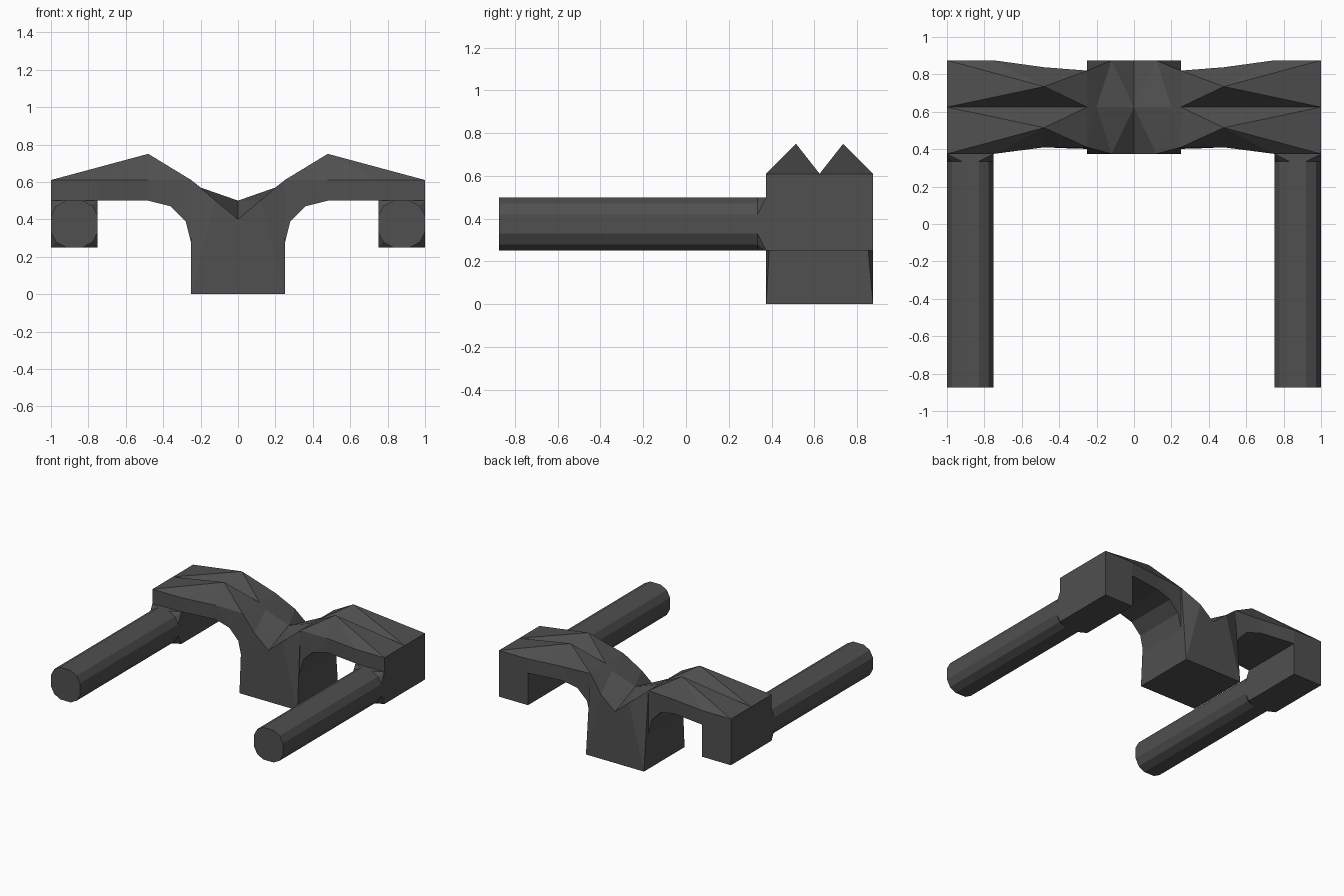
import bpy, bmesh

if "Cube" in bpy.data.objects:
    bpy.data.objects.remove(bpy.data.objects["Cube"])

dark = bpy.data.materials.new("dark_grey")
dark.diffuse_color = (0.08, 0.08, 0.08, 1)
dark.use_nodes = True
dark.node_tree.nodes["Principled BSDF"].inputs["Base Color"].default_value = dark.diffuse_color


def finish(bm, name):
    """Turn a right-hand half into a mirrored flat-shaded object."""
    bmesh.ops.recalc_face_normals(bm, faces=bm.faces)
    bmesh.ops.triangulate(bm, faces=[f for f in bm.faces if len(f.verts) > 3])
    mesh = bpy.data.meshes.new(name)
    bm.to_mesh(mesh)
    bm.free()
    mesh.materials.append(dark)
    ob = bpy.data.objects.new(name, mesh)
    bpy.context.collection.objects.link(ob)
    m = ob.modifiers.new("Mirror", 'MIRROR')
    m.use_axis = (True, False, False)
    m.use_clip = True


# Body half: front outline as (x, z, front y, back y)
outline = [
    (0, 0, .375, .875), (.25, 0, .375, .875),
    (.25, .27, .40, .82), (.28, .39, .403, .82), (.36, .47, .405, .825),
    (.48, .50, .41, .838), (.75, .50, .375, .875), (.75, .25, .375, .875),
    (1, .25, .375, .875), (1, .61, .375, .875), (.75, .61, .375, .875),
    (.48, .61, .41, .838), (.25, .61, .41, .82),
    (.12, .50, .375, .875), (0, .40, .375, .875)]
bm = bmesh.new()
front = [bm.verts.new((x, yf, z)) for x, z, yf, yb in outline]
back = [bm.verts.new((x, yb, z)) for x, z, yf, yb in outline]

# Valley running along the middle of the top
v_out, v_in, v_low, v_mid = [bm.verts.new((x, .625, z)) for x, z in
                             ((1, .61), (.25, .61), (.2, .57), (0, .5))]
panels = [(6, 7, 8, 9, 10), (5, 6, 10, 11), (4, 5, 11, 12), (3, 4, 12),
          (2, 3, 12), (1, 2, 12), (1, 12, 13), (0, 1, 13, 14)]
for s, ridge_y in ((front, .515), (back, .735)):
    for p in panels:
        bm.faces.new([s[i] for i in p])
    # Ridge of the arm and the notch in the centre
    peak = bm.verts.new((.48, ridge_y, .75))
    end = bm.verts.new((.25, ridge_y, .61))
    for f in ((s[9], v_out, peak), (s[9], s[10], peak), (s[10], s[11], peak),
              (s[11], s[12], peak), (s[12], end, peak),
              (v_out, v_in, peak), (v_in, end, peak),
              (s[12], end, v_low), (end, v_in, v_low), (s[13], s[12], v_low),
              (s[13], v_low, v_mid), (s[14], s[13], v_mid)):
        bm.faces.new(f)

# Underside, arch and outer end
for i in range(8):
    bm.faces.new((front[i], front[i + 1], back[i + 1], back[i]))
bm.faces.new((front[8], front[9], v_out, back[9], back[8]))
finish(bm, "arched_body")

# Barrel: twelve-sided tube that flares to a square where it meets the body
bm = bmesh.new()
a, b, h = .045, .097, .125
quarter = [(h, a), (b, b), (a, h)]
ring = []
for k in range(4):
    for u, w in quarter:
        for _ in range(k):
            u, w = -w, u
        ring.append((.875 + u, .375 + w))
muzzle, neck = [[bm.verts.new((x, y, z)) for x, z in ring] for y in (-.875, .335)]
corners = [bm.verts.new((.875 + u * h, .375, .375 + w * h))
           for u, w in ((1, 1), (-1, 1), (-1, -1), (1, -1))]
bm.faces.new(muzzle)
for i in range(12):
    j = (i + 1) % 12
    bm.faces.new((muzzle[i], muzzle[j], neck[j], neck[i]))
    if i % 3 < 2:
        bm.faces.new((neck[i], neck[j], corners[i // 3]))
    else:
        bm.faces.new((neck[i], neck[j], corners[(i // 3 + 1) % 4], corners[i // 3]))
finish(bm, "barrels")
